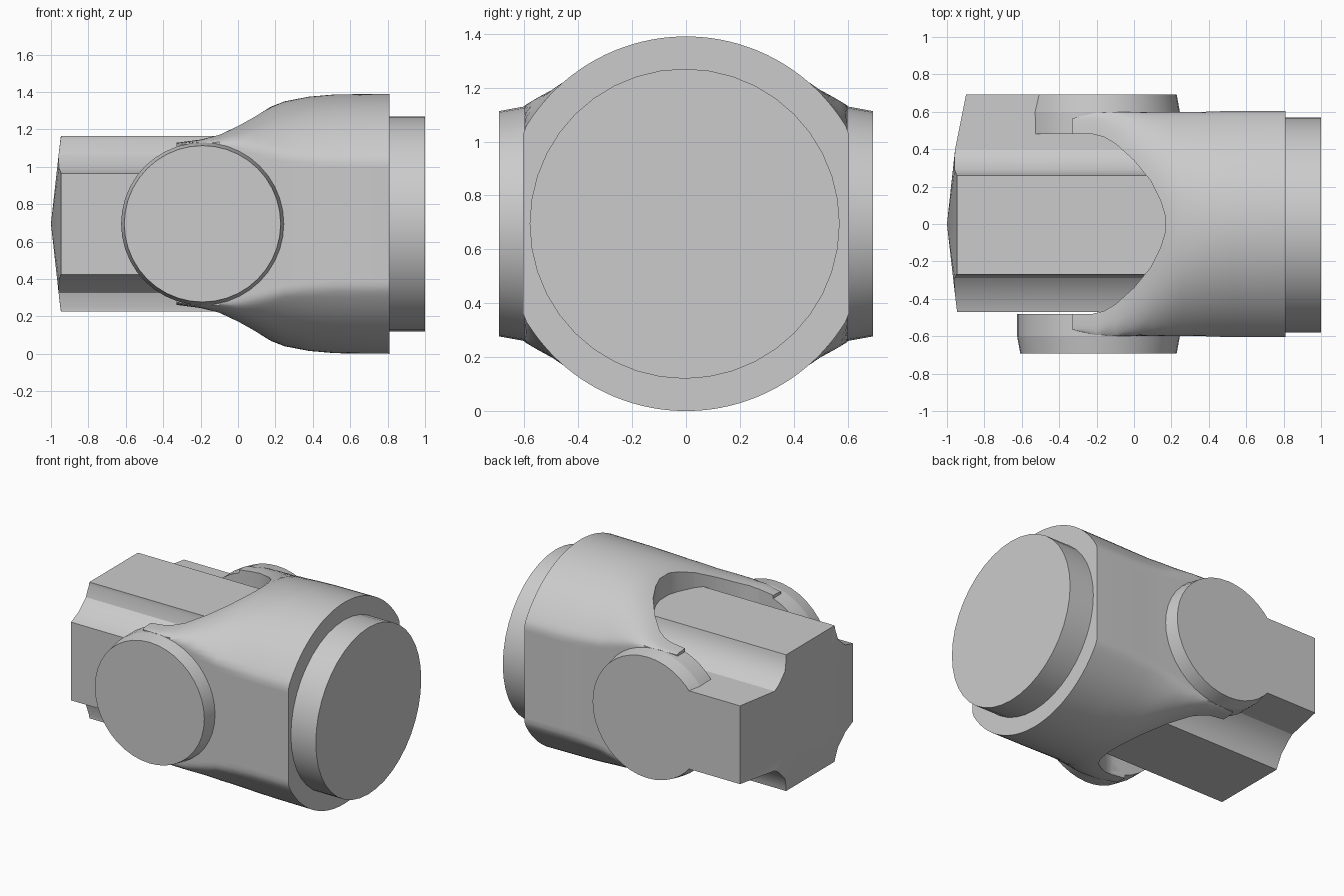
import bpy, bmesh, math
from mathutils import Matrix, Vector

cube = bpy.data.objects.get("Cube")
if cube:
    bpy.data.objects.remove(cube, do_unlink=True)

AXIS_Z = 0.695
PIN_X = -0.19

steel = bpy.data.materials.new("light_grey_steel")
steel.use_nodes = True
grey = (0.6, 0.6, 0.6, 1)
steel.diffuse_color = grey
steel.node_tree.nodes["Principled BSDF"].inputs["Base Color"].default_value = grey


def finish(name, bm):
    bmesh.ops.recalc_face_normals(bm, faces=bm.faces)
    mesh = bpy.data.meshes.new(name)
    bm.to_mesh(mesh)
    bm.free()
    mesh.materials.append(steel)
    obj = bpy.data.objects.new(name, mesh)
    bpy.context.collection.objects.link(obj)
    return obj


def smooth(obj):
    bpy.ops.object.select_all(action='DESELECT')
    obj.select_set(True)
    bpy.context.view_layer.objects.active = obj
    bpy.ops.object.shade_smooth_by_angle(angle=math.radians(30))


def loft(name, rings):
    """Skin matching rings of points and cap both ends."""
    bm = bmesh.new()
    loops = [[bm.verts.new(p) for p in ring] for ring in rings]
    n = len(loops[0])
    for a, b in zip(loops, loops[1:]):
        for i in range(n):
            j = (i + 1) % n
            bm.faces.new((a[i], a[j], b[j], b[i]))
    caps = [bm.faces.new(loops[0]), bm.faces.new(loops[-1])]
    return bm, caps


def disc(name, r1, r2, start, direction, length):
    """Tapered disc from start along a direction."""
    d = Vector(direction)
    bm = bmesh.new()
    turn = d.to_track_quat('Z', 'Y').to_matrix().to_4x4()
    place = Matrix.Translation(Vector(start) + d * length / 2) @ turn
    bmesh.ops.create_cone(bm, cap_ends=True, segments=40, radius1=r1,
                          radius2=r2, depth=length, matrix=place)
    obj = finish(name, bm)
    smooth(obj)
    return obj


# Fork body: round at the flange, squarer and lower toward the ears
# Each station: x, half height, squareness, half width of the side flats
stations = [(0.81, 0.695, 2, 0.605), (0.52, 0.692, 2, 0.605),
            (0.38, 0.68, 2.05, 0.6), (0.25, 0.655, 2.2, 0.6),
            (0.18, 0.628, 2.45, 0.6), (0.1, 0.585, 2.9, 0.6),
            (0, 0.53, 4, 0.6), (-0.1, 0.48, 6, 0.6),
            (-0.2, 0.452, 9, 0.595), (-0.33, 0.435, 9, 0.565)]


def section(x, height, power, flat, count=120):
    ring = []
    for i in range(count):
        t = math.tau * (i + 0.5) / count
        c, s = math.cos(t), math.sin(t)
        y = math.copysign(abs(c) ** (2 / power), c) * 0.695
        z = math.copysign(abs(s) ** (2 / power), s) * height
        ring.append((x, max(-flat, min(flat, y)), AXIS_Z + z))
    return ring


body = finish("fork_body", loft("fork_body", [section(*s) for s in stations])[0])

# Rounded slot between the two fork ears
half_slot = [(-0.8, 0.48), (-0.22, 0.48), (-0.16, 0.465), (-0.1, 0.43),
             (0, 0.34), (0.09, 0.23), (0.14, 0.13), (0.165, 0.05)]
outline = half_slot + [(x, -y) for x, y in reversed(half_slot)]
cutter = finish("slot_cutter", loft("slot", [
    [(x, y, z) for x, y in outline] for z in (-0.5, 2)])[0])
cutter.hide_render = True
cut = body.modifiers.new("slot", 'BOOLEAN')
cut.operation = 'DIFFERENCE'
cut.solver = 'EXACT'
cut.object = cutter
bpy.context.view_layer.objects.active = body
bpy.ops.object.modifier_apply(modifier=cut.name)
bpy.data.objects.remove(cutter, do_unlink=True)
smooth(body)

# Flange and the two pin bosses
disc("end_flange", 0.575, 0.575, (0.8, -0.005, AXIS_Z), (1, 0, 0), 0.2)
for name, side in (("right_boss", -1), ("left_boss", 1)):
    disc(name + "_root", 0.435, 0.435, (PIN_X, side * 0.48, AXIS_Z), (0, side, 0), 0.12)
    disc(name, 0.435, 0.418, (PIN_X, side * 0.6, AXIS_Z), (0, side, 0), 0.093)

# Stepped shaft section, as (y, height above the axis)
near_side = [(-0.47, 0.27), (-0.37, 0.3), (-0.29, 0.37), (-0.27, 0.445), (-0.27, 0.47)]
far_side = [(0.26, 0.47), (0.265, 0.445), (0.29, 0.37), (0.36, 0.3)]


def shaft_profile(tail):
    upper = near_side + far_side + tail
    return upper + [(y, -z) for y, z in reversed(upper)]


def crown(y, z):
    return -1 + 0.185 * (y * y + z * z)


# Shaft with side block and a slightly crowned end
points = shaft_profile([(0.4, 0.275), (0.693, 0.27)])
bm, caps = loft("shaft", [[(crown(y, z), y, AXIS_Z + z) for y, z in points],
                          [(0, y, AXIS_Z + z) for y, z in points]])
tip = bmesh.ops.poke(bm, faces=[caps[0]])["verts"][0]
tip.co = (-1, 0, AXIS_Z)
smooth(finish("stepped_shaft", bm))

# Shaft core continuing into the slot
points = shaft_profile([(0.44, 0.27)])
core = loft("core", [[(x, y * (0.6 if x > 0.1 else 1), AXIS_Z + z) for y, z in points]
                     for x in (-0.02, 0.09, 0.2)])[0]
smooth(finish("shaft_core", core))
